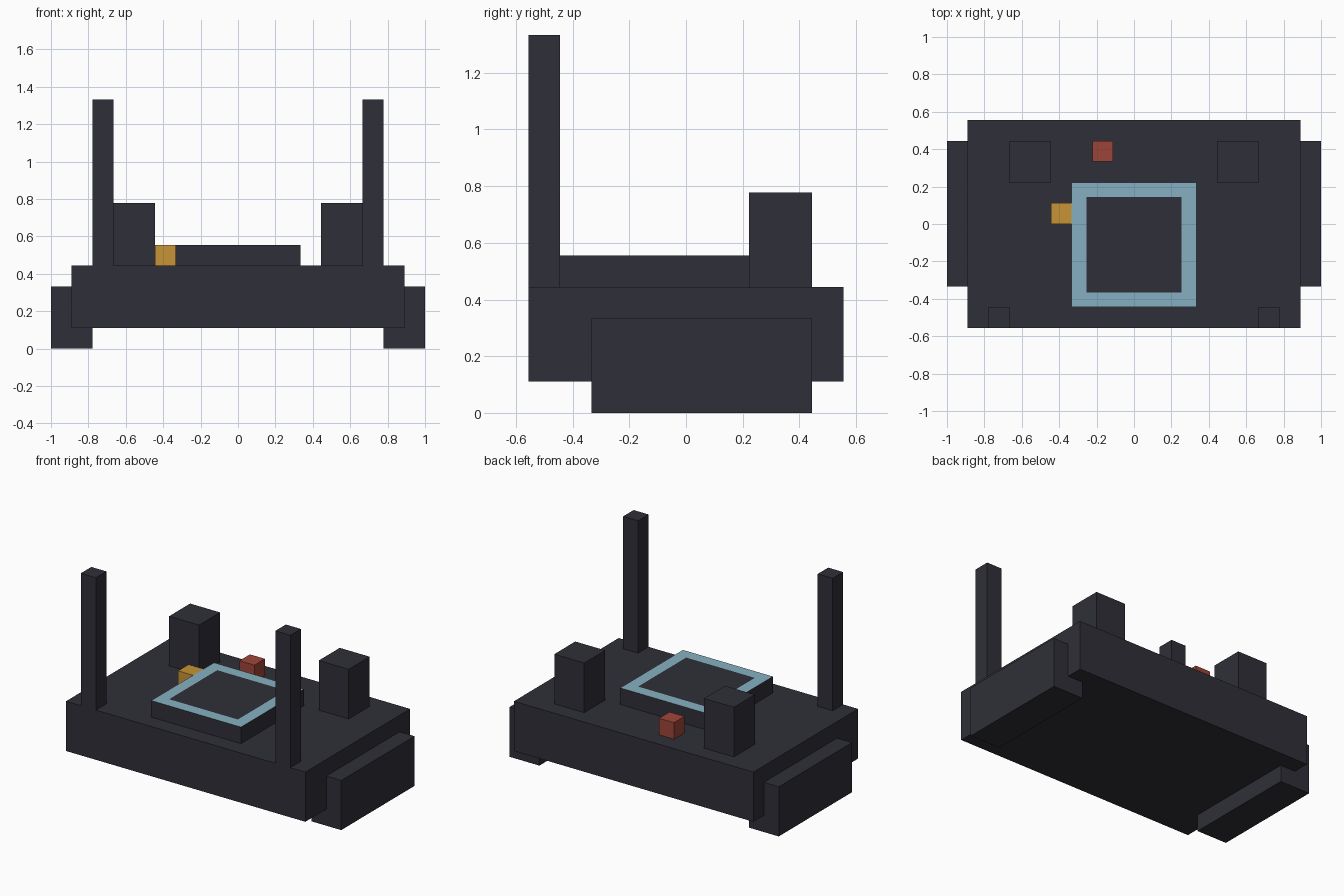
import bpy, bmesh

if "Cube" in bpy.data.objects:
    bpy.data.objects.remove(bpy.data.objects["Cube"])

U = 1 / 9  # modelling unit


def srgb(r, g, b):
    return [((c / 255 + 0.055) / 1.055) ** 2.4 for c in (r, g, b)] + [1]


def material(name, rgb):
    m = bpy.data.materials.new(name)
    m.diffuse_color = srgb(*rgb)
    m.use_nodes = True
    m.node_tree.nodes["Principled BSDF"].inputs["Base Color"].default_value = m.diffuse_color
    return m


dark = material("charcoal", (47, 47, 56))
blue = material("pale_blue", (134, 176, 193))
gold = material("amber", (199, 148, 54))
red = material("brick_red", (158, 69, 57))


def box(name, x, y, z, mat, border=None):
    """Box from unit ranges; an optional material colours a one-unit border on top."""
    bm = bmesh.new()
    bmesh.ops.create_cube(bm, size=1)
    for v in bm.verts:
        v.co = [U * (r[1] if c > 0 else r[0]) for c, r in zip(v.co, (x, y, z))]
    bm.normal_update()
    if border:
        top = [f for f in bm.faces if f.normal.z > 0.9]
        for f in bmesh.ops.inset_region(bm, faces=top, thickness=U)["faces"]:
            f.material_index = 1
    me = bpy.data.meshes.new(name)
    bm.to_mesh(me)
    bm.free()
    me.materials.append(mat)
    if border:
        me.materials.append(border)
    bpy.context.collection.objects.link(bpy.data.objects.new(name, me))


# Main slab
box("body", (-8, 8), (-5, 5), (1, 4), dark)

# Mirrored parts: side skids, front posts, rear blocks
for side, s in (("left", -1), ("right", 1)):
    def span(a, b):
        return sorted((s * a, s * b))
    box(side + "_skid", span(7, 9), (-3, 4), (0, 3), dark)
    box(side + "_front_post", span(6, 7), (-5, -4), (4, 12), dark)
    box(side + "_rear_block", span(4, 6), (2, 4), (4, 7), dark)

# Raised platform with a pale border on its top
box("platform", (-3, 3), (-4, 2), (4, 5), dark, blue)

# Small coloured cubes
box("amber_cube", (-4, -3), (0, 1), (4, 5), gold)
box("red_cube", (-2, -1), (3, 4), (4, 5), red)
